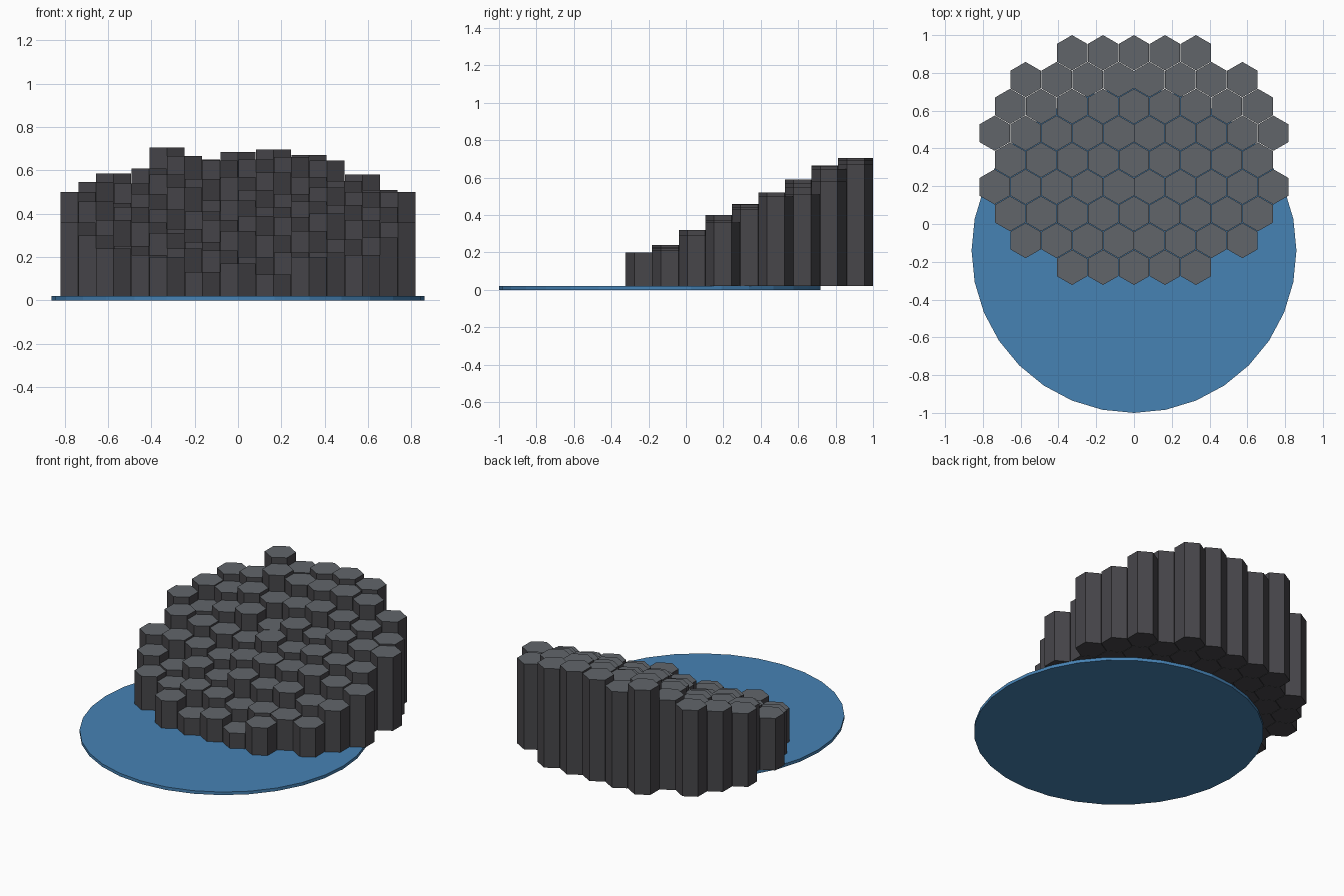
import bpy, bmesh, math
from mathutils import Matrix

if "Cube" in bpy.data.objects:
    bpy.data.objects.remove(bpy.data.objects["Cube"])


def material(name, rgb):
    lin = [(c / 255 / 12.92) if c < 10 else ((c / 255 + 0.055) / 1.055) ** 2.4 for c in rgb]
    m = bpy.data.materials.new(name)
    m.diffuse_color = (*lin, 1)
    m.use_nodes = True
    m.node_tree.nodes["Principled BSDF"].inputs["Base Color"].default_value = m.diffuse_color
    return m


BLUE = material("water_blue", (70, 130, 180))
SIDE = material("dark_basalt", (71, 70, 74))
TOP = material("worn_basalt", (97, 101, 106))


def prism(bm, x, y, z0, z1, radius, sides):
    """Upright prism with a corner pointing along y."""
    mat = (Matrix.Translation((x, y, (z0 + z1) / 2))
           @ Matrix.Rotation(math.pi / 2, 4, 'Z'))
    # start angle is fixed below by placing the ring explicitly
    rings = []
    for z in (z0, z1):
        rings.append([bm.verts.new((x + radius * math.sin(2 * math.pi * i / sides),
                                    y - radius * math.cos(2 * math.pi * i / sides), z))
                      for i in range(sides)])
    low, high = rings
    bm.faces.new(high)
    bm.faces.new(low[::-1])
    for i in range(sides):
        j = (i + 1) % sides
        bm.faces.new((low[i], low[j], high[j], high[i]))


def finish(bm, name, mats, top_index=0):
    bm.normal_update()
    for f in bm.faces:
        f.material_index = top_index if f.normal.z > 0.9 else 0
    me = bpy.data.meshes.new(name)
    bm.to_mesh(me)
    bm.free()
    for m in mats:
        me.materials.append(m)
    bpy.context.collection.objects.link(bpy.data.objects.new(name, me))


# Water disc
DISC_TOP = 0.02
bm = bmesh.new()
prism(bm, 0, -0.14, 0, DISC_TOP, 0.86, 32)
finish(bm, "water_disc", [BLUE])

# Basalt columns: height of each column, left to right, rows front to back
ROWS = [
    (.20, .13, .17, .12, .20),
    (.24, .21, .24, .23, .20, .22, .22, .21),
    (.30, .25, .31, .27, .32, .30, .32, .28, .29),
    (.36, .37, .36, .33, .37, .39, .385, .40, .37, .36),
    (.455, .43, .42, .41, .46, .43, .455, .44, .43),
    (.50, .45, .49, .52, .46, .51, .49, .52, .50, .50),
    (.545, .54, .58, .56, .57, .59, .57, .55, .51),
    (.585, .607, .665, .645, .65, .66, .645, .58),
    (.705, .65, .685, .695, .67),
]
SPACING, RADIUS, FIRST_Y = 0.164, 0.0932, -0.2295
for r, heights in enumerate(ROWS):
    bm = bmesh.new()
    y = FIRST_Y + r * SPACING * math.sqrt(3) / 2
    for i, h in enumerate(heights):
        x = (i - (len(heights) - 1) / 2) * SPACING
        prism(bm, x, y, DISC_TOP, h, RADIUS, 6)
    finish(bm, f"basalt_column_row_{r + 1}", [SIDE, TOP], top_index=1)
